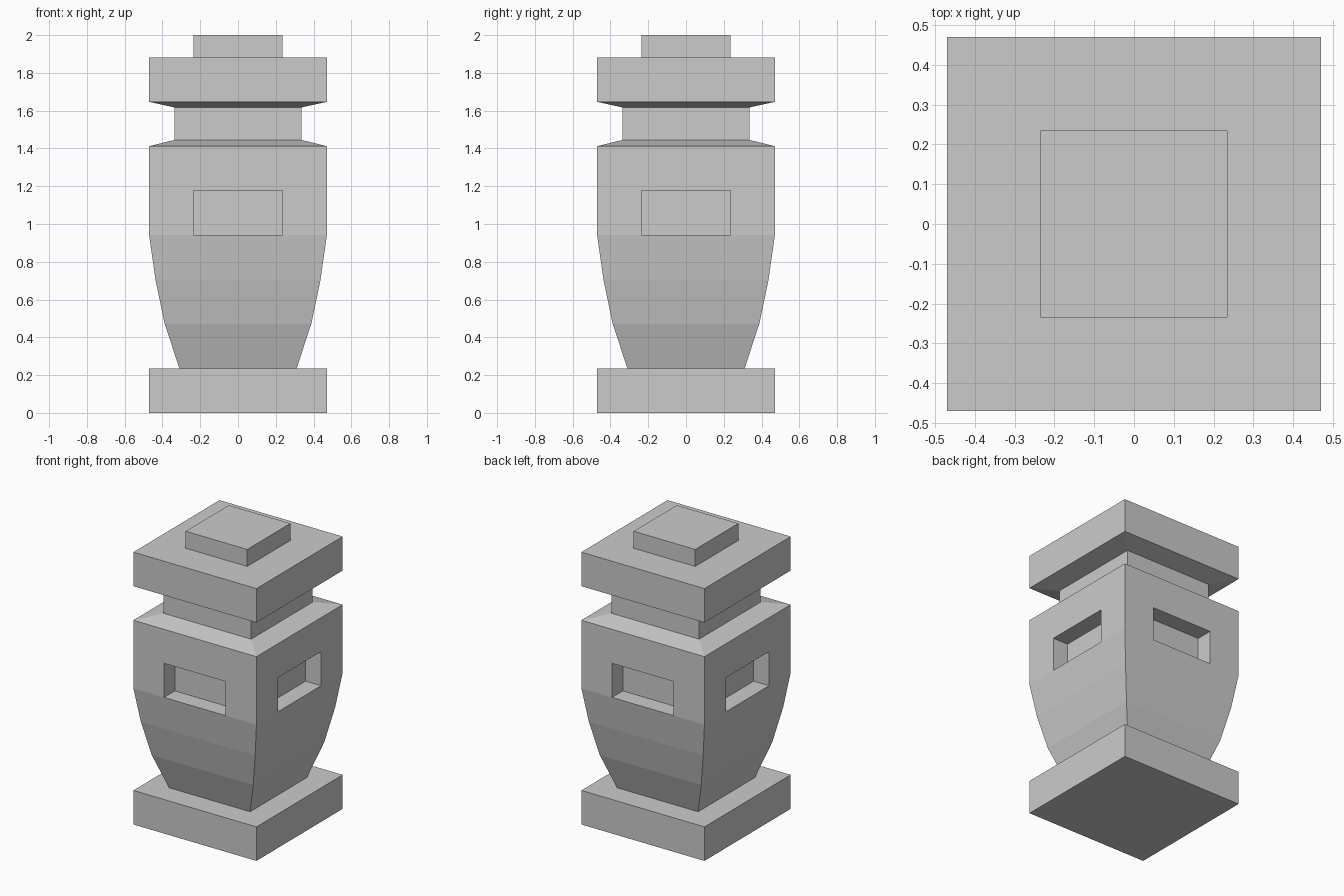
import bpy, bmesh
from mathutils import Matrix

if "Cube" in bpy.data.objects:
    bpy.data.objects.remove(bpy.data.objects["Cube"])

U = 2 / 34  # one model unit

def add_object(name, bm):
    bmesh.ops.recalc_face_normals(bm, faces=bm.faces)
    mesh = bpy.data.meshes.new(name)
    bm.to_mesh(mesh)
    bm.free()
    obj = bpy.data.objects.new(name, mesh)
    bpy.context.collection.objects.link(obj)
    return obj

def square_lathe(name, profile):
    """Sweep a (half width, z) profile around a square plan."""
    bm = bmesh.new()
    rings = [[bm.verts.new((sx * r, sy * r, z))
              for sx, sy in ((-1, -1), (1, -1), (1, 1), (-1, 1))]
             for r, z in profile]
    for low, high in zip(rings, rings[1:]):
        for i in range(4):
            j = (i + 1) % 4
            bm.faces.new((low[i], low[j], high[j], high[i]))
    bm.faces.new(rings[0][::-1])
    bm.faces.new(rings[-1])
    return add_object(name, bm)

# Square pillar: plinth, tapering body, neck, lid and top block
pillar = square_lathe("pillar", [
    (8 * U, 0), (8 * U, 4 * U),
    (0.31, 4 * U), (0.388, 8 * U), (0.437, 12 * U), (8 * U, 16 * U),
    (8 * U, 24 * U), (0.336, 1.445), (0.336, 1.617), (8 * U, 28 * U),
    (8 * U, 32 * U), (4 * U, 32 * U), (4 * U, 34 * U),
])

# Window recess cutters, one per side
bm = bmesh.new()
for k in range(4):
    turn = Matrix.Rotation(k * 1.5707963267948966, 4, 'Z')
    place = Matrix.Translation((0, -8 * U, 18 * U))
    size = Matrix.Diagonal((8 * U, 4 * U, 4 * U, 1))
    bmesh.ops.create_cube(bm, size=1, matrix=turn @ place @ size)
cutter = add_object("recess_cutter", bm)
cutter.hide_render = True
cutter.hide_viewport = True

cut = pillar.modifiers.new("recesses", 'BOOLEAN')
cut.operation = 'DIFFERENCE'
cut.solver = 'EXACT'
cut.object = cutter
